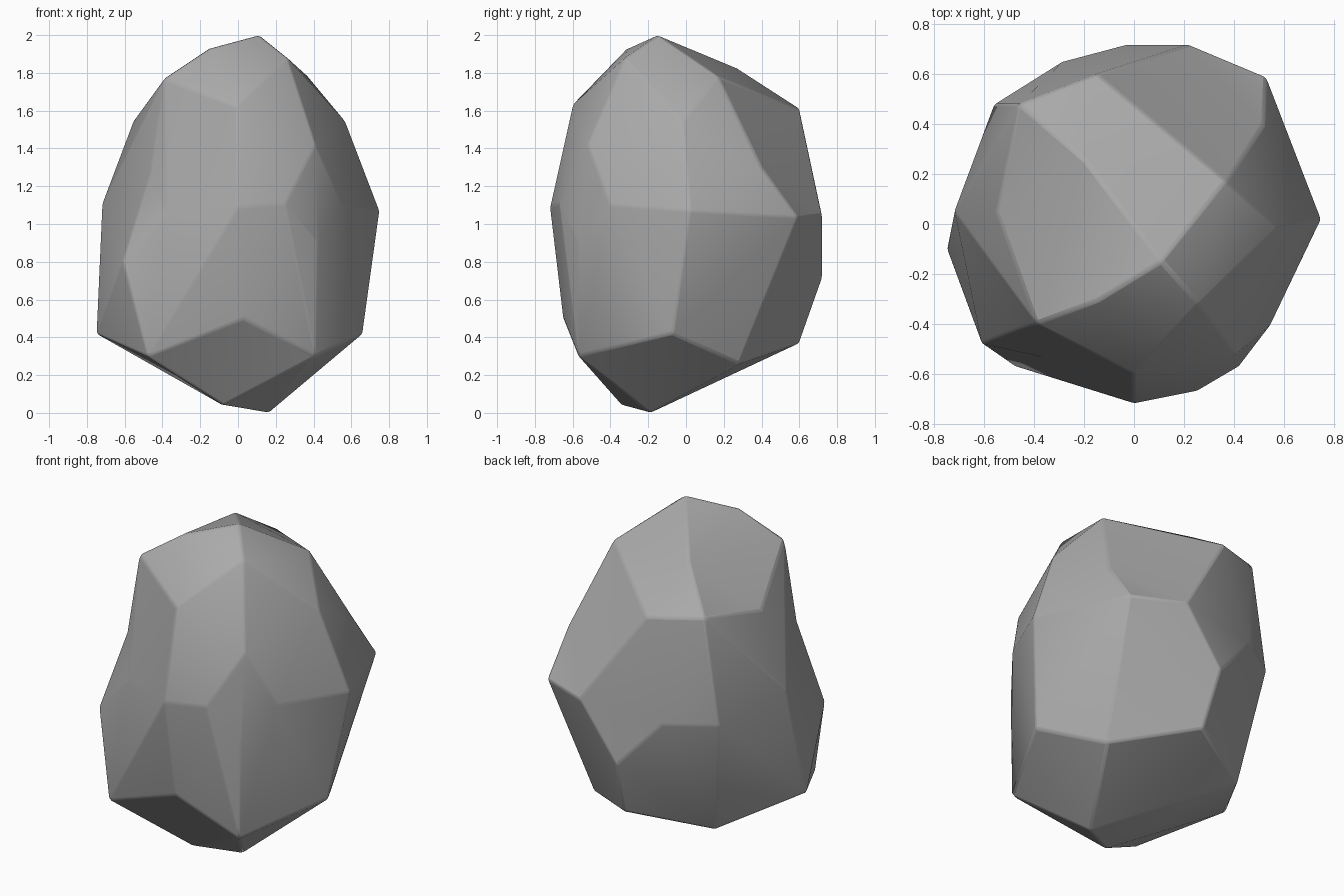
import bpy
import bmesh
from mathutils import Vector

default_cube = bpy.data.objects.get("Cube")
if default_cube:
    bpy.data.objects.remove(default_cube, do_unlink=True)

# Corner points of the boulder, grouped by height band
CROWN = [(.11, -.15, 2), (-.15, -.31, 1.93), (.26, -.32, 1.88), (.37, .17, 1.78),
         (-.2, .26, 1.83), (-.39, -.4, 1.77)]
SHOULDER = [(0, -.6, 1.63), (-.15, .6, 1.61), (-.46, .48, 1.64), (-.55, .05, 1.55),
            (.57, -.02, 1.54), (.41, -.52, 1.42), (-.46, -.42, 1.28), (.52, .4, 1.3)]
WAIST = [(.25, -.67, 1.11), (0, -.72, 1.09), (-.38, -.53, 1.05), (-.72, .05, 1.1),
         (.55, -.4, 1.1), (.75, .02, 1.07), (.53, .59, 1.04), (.22, .72, 1.05),
         (-.29, .65, 1), (-.56, .48, 1), (.42, -.57, .9), (-.61, -.48, .8), (-.03, .72, .71)]
BASE = [(.03, -.65, .5), (.41, -.57, .3), (-.48, -.57, .3), (-.75, -.1, .42),
        (.66, -.07, .42), (.43, .28, .26), (0, .6, .37), (-.45, .36, .29),
        (-.08, -.34, .04), (.16, -.19, 0)]

CENTRE = Vector((0, 0, 1))
RADII = Vector((.72, .72, 1))
INFLATE = .5


def inflated(point):
    """Move a point part of the way out to an egg shape, so shallow dents survive the hull."""
    local = point - CENTRE
    scaled = Vector(a / r for a, r in zip(local, RADII))
    return CENTRE + local.lerp(local / scaled.length, INFLATE)


def make_material(name, colour):
    mat = bpy.data.materials.new(name)
    mat.use_nodes = True
    mat.diffuse_color = colour
    for node in mat.node_tree.nodes:
        if node.type == "BSDF_PRINCIPLED":
            node.inputs["Base Color"].default_value = colour
            node.inputs["Roughness"].default_value = .9
    return mat


# Wrap the inflated points in a skin, then settle each corner back in place
bm = bmesh.new()
home = {}
for corner in CROWN + SHOULDER + WAIST + BASE:
    point = Vector(corner)
    home[bm.verts.new(inflated(point))] = point
bmesh.ops.convex_hull(bm, input=list(bm.verts))
for vert, point in home.items():
    vert.co = point
loose = [v for v in bm.verts if not v.link_faces]
bmesh.ops.delete(bm, geom=loose, context="VERTS")
bmesh.ops.recalc_face_normals(bm, faces=list(bm.faces))

mesh = bpy.data.meshes.new("boulder")
bm.to_mesh(mesh)
bm.free()
boulder = bpy.data.objects.new("boulder", mesh)
bpy.context.collection.objects.link(boulder)
mesh.materials.append(make_material("stone grey", (.4, .4, .4, 1)))

# Slightly worn edges
bevel = boulder.modifiers.new("worn edges", "BEVEL")
bevel.width = .012
bevel.segments = 2
bevel.limit_method = "ANGLE"
bevel.angle_limit = .3

# Smooth shading across gentle edges only
bpy.context.view_layer.objects.active = boulder
boulder.select_set(True)
bpy.ops.object.shade_smooth_by_angle(angle=.5)
